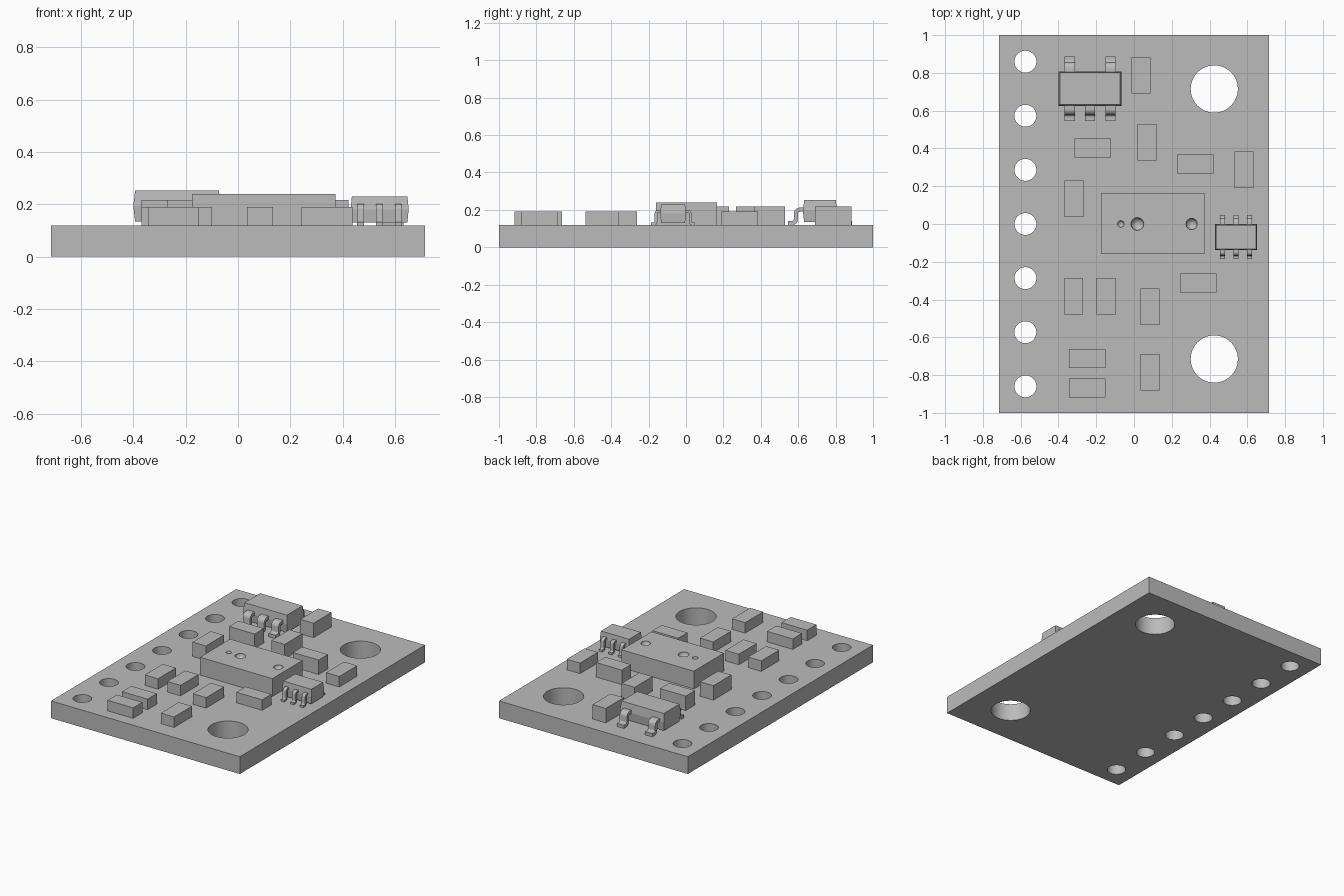
import bpy, bmesh, math
from mathutils import Vector, Matrix

if "Cube" in bpy.data.objects:
    bpy.data.objects.remove(bpy.data.objects["Cube"], do_unlink=True)

grey = bpy.data.materials.new("plain grey")
grey.use_nodes = True
COLOUR = (0.5, 0.5, 0.5, 1)
grey.diffuse_color = COLOUR
grey.node_tree.nodes["Principled BSDF"].inputs["Base Color"].default_value = COLOUR
BOARD_TOP = 0.118


def finish(bm, name):
    bmesh.ops.recalc_face_normals(bm, faces=bm.faces)
    mesh = bpy.data.meshes.new(name)
    bm.to_mesh(mesh)
    bm.free()
    mesh.materials.append(grey)
    obj = bpy.data.objects.new(name, mesh)
    bpy.context.collection.objects.link(obj)
    return obj


def activate(obj):
    bpy.ops.object.select_all(action='DESELECT')
    obj.select_set(True)
    bpy.context.view_layer.objects.active = obj


def smooth(obj):
    activate(obj)
    bpy.ops.object.shade_smooth_by_angle(angle=math.radians(35))


def box(name, x0, x1, y0, y1, z0, z1):
    bm = bmesh.new()
    size = Matrix.Diagonal((x1 - x0, y1 - y0, z1 - z0, 1))
    centre = Vector((x0 + x1, y0 + y1, z0 + z1)) / 2
    bmesh.ops.create_cube(bm, size=1, matrix=Matrix.Translation(centre) @ size)
    return finish(bm, name)


def cut(obj, bm):
    """Subtract a temporary cutter mesh from an object."""
    cutter = finish(bm, "cutter")
    cutter.hide_render = True
    activate(obj)
    mod = obj.modifiers.new("holes", 'BOOLEAN')
    mod.operation, mod.solver, mod.object = 'DIFFERENCE', 'EXACT', cutter
    bpy.ops.object.modifier_apply(modifier=mod.name)
    bpy.data.objects.remove(cutter, do_unlink=True)
    smooth(obj)


# Circuit board with pin holes and mounting holes
board = box("circuit_board", -0.714, 0.714, -1, 1, 0, BOARD_TOP)
holes = [(-0.575, 0.2865 * i, 0.058) for i in range(-3, 4)]
holes += [(0.425, side * 0.715, 0.125) for side in (-1, 1)]
bm = bmesh.new()
for x, y, r in holes:
    bmesh.ops.create_cone(bm, cap_ends=True, segments=48, radius1=r, radius2=r,
                          depth=1, matrix=Matrix.Translation((x, y, 0)))
cut(board, bm)

# Sensor package with round dimples in its lid
sensor = box("sensor_package", -0.175, 0.372, -0.16, 0.165, BOARD_TOP, 0.24)
bm = bmesh.new()
for x, r in ((-0.07, 0.018), (0.018, 0.034), (0.305, 0.03)):
    bmesh.ops.create_uvsphere(bm, u_segments=24, v_segments=12, radius=r,
                              matrix=Matrix.Translation((x, 0, 0.24)))
cut(sensor, bm)

# Small rectangular components: centre x, centre y, lies along x
LONG, SHORT = 0.194, 0.1
tall = [(0.037, 0.788, False), (0.068, 0.432, False), (-0.218, 0.403, True),
        (-0.318, 0.133, False), (0.325, 0.318, True)]
low = [(0.582, 0.288, False), (0.34, -0.313, True), (-0.319, -0.383, False),
       (-0.149, -0.383, False), (0.084, -0.439, False), (-0.247, -0.712, True),
       (-0.247, -0.868, True), (0.084, -0.785, False)]
for kind, top, places in (("capacitor", 0.217, tall), ("resistor", 0.19, low)):
    for i, (x, y, along_x) in enumerate(places):
        w, d = (LONG, SHORT) if along_x else (SHORT, LONG)
        box(f"{kind}_{i + 1}", x - w / 2, x + w / 2, y - d / 2, y + d / 2, BOARD_TOP, top)


def chip_body(name, x0, x1, y0, y1, z0, z1, inset):
    """Moulded body, widest at its parting line."""
    bm = bmesh.new()
    rings = []
    for z, i in ((z0, inset), ((z0 + z1) / 2, 0), (z1, inset)):
        rings.append([bm.verts.new(p) for p in (
            (x0 + i, y0 + i, z), (x1 - i, y0 + i, z),
            (x1 - i, y1 - i, z), (x0 + i, y1 - i, z))])
    bm.faces.new(rings[0])
    bm.faces.new(rings[-1])
    for a, b in zip(rings, rings[1:]):
        for k in range(4):
            n = (k + 1) % 4
            bm.faces.new((a[k], a[n], b[n], b[k]))
    return finish(bm, name)


def gull_lead(name, x, y, side, width, reach, height, thick):
    """Bent metal leg: flat shoulder, two rounded bends and a flat foot."""
    bend = reach * 0.27
    drop = reach * 0.47
    top, foot = BOARD_TOP + height - thick / 2, BOARD_TOP + thick / 2
    path = [Vector((-0.03, top))]
    steps = [math.pi / 2 * i / 6 for i in range(7)]
    path += [Vector((drop - bend + bend * math.sin(a), top - bend + bend * math.cos(a)))
             for a in steps]
    path += [Vector((drop + bend - bend * math.cos(a), foot + bend - bend * math.sin(a)))
             for a in steps]
    path.append(Vector((reach, foot)))
    upper, lower = [], []
    for i, p in enumerate(path):
        t = (path[min(i + 1, len(path) - 1)] - path[max(i - 1, 0)]).normalized()
        normal = Vector((-t.y, t.x)) * thick / 2
        upper.append(p + normal)
        lower.append(p - normal)
    bm = bmesh.new()
    rows = []
    for u, l in zip(upper, lower):
        rows.append([bm.verts.new((x + s * width / 2, y + side * q.x, q.y))
                     for s, q in ((-1, u), (1, u), (1, l), (-1, l))])
    bm.faces.new(rows[0])
    bm.faces.new(rows[-1])
    for a, b in zip(rows, rows[1:]):
        for k in range(4):
            n = (k + 1) % 4
            bm.faces.new((a[k], a[n], b[n], b[k]))
    smooth(finish(bm, name))


# Voltage regulator: three front leads, two back leads
chip_body("regulator_body", -0.4, -0.066, 0.625, 0.808, 0.134, 0.252, 0.007)
for i, x in enumerate((-0.34, -0.233, -0.125)):
    gull_lead(f"regulator_front_lead_{i + 1}", x, 0.625, -1, 0.054, 0.08, 0.094, 0.022)
    if i != 1:
        gull_lead(f"regulator_back_lead_{i + 1}", x, 0.808, 1, 0.054, 0.08, 0.094, 0.022)

# Level shifter chip: three leads on each side
chip_body("level_shifter_body", 0.43, 0.652, -0.138, 0.0, 0.13, 0.23, 0.005)
for i, x in enumerate((0.468, 0.54, 0.612)):
    for label, y, side in (("front", -0.138, -1), ("back", 0.0, 1)):
        gull_lead(f"level_shifter_{label}_lead_{i + 1}", x, y, side, 0.025, 0.048, 0.082, 0.014)
